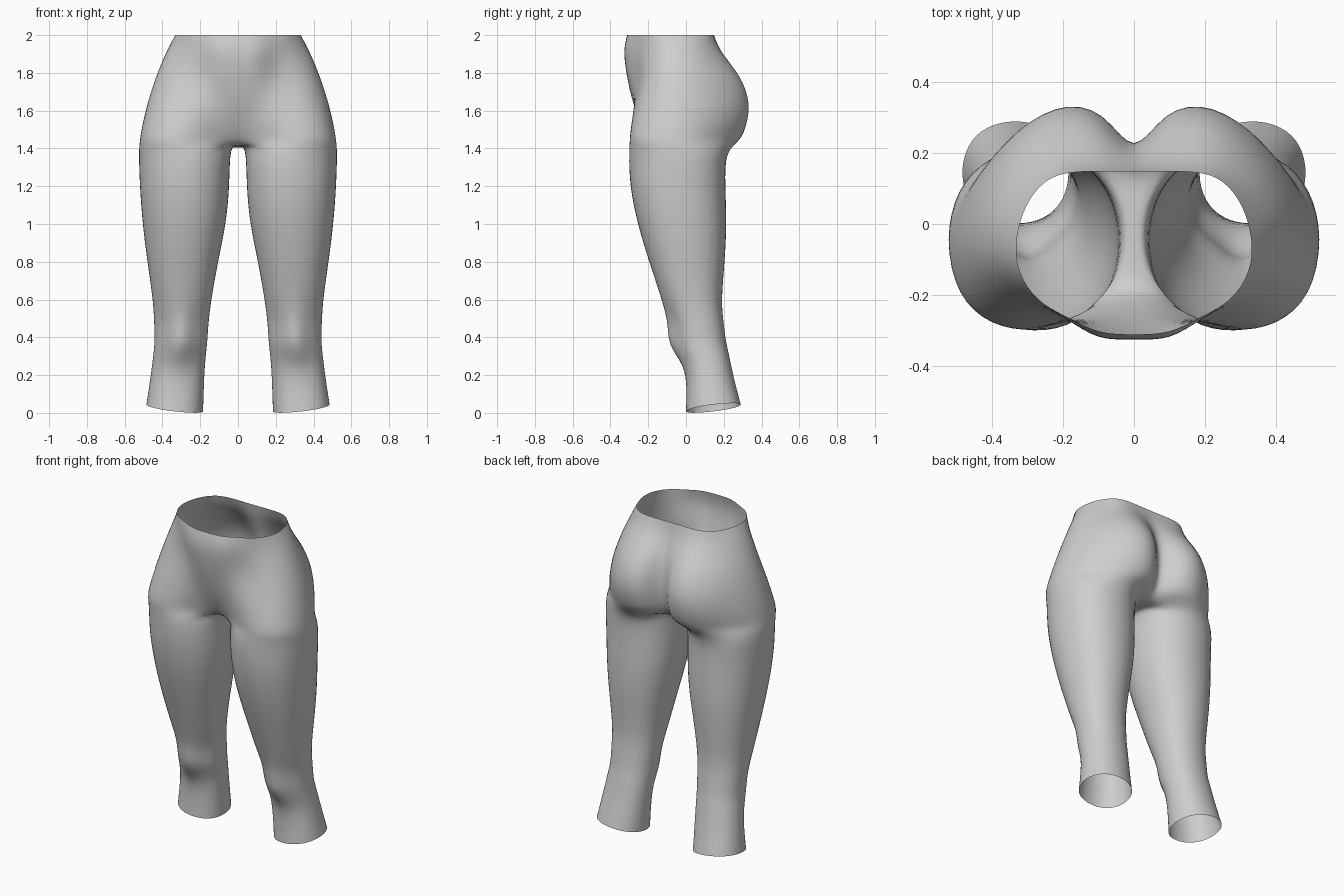
import bpy, bmesh, math

if "Cube" in bpy.data.objects:
    bpy.data.objects.remove(bpy.data.objects["Cube"])

N = 12  # points round one leg; 0..8 wrap front-outside-back, 9..11 face inward

# Leg sections: z, inner x, outer x, front y, back y, kneecap bulge
LEG = [
    (0.00, .185, .485, 0.00, .290, 0),
    (0.20, .178, .462, 0.00, .250, 0),
    (0.30, .170, .450, -.030, .230, .025),
    (0.38, .162, .442, -.060, .212, .038),
    (0.48, .155, .445, -.075, .200, .030),
    (0.60, .140, .452, -.125, .190, .005),
    (0.80, .105, .480, -.195, .205, 0),
    (1.00, .065, .505, -.255, .215, 0),
    (1.20, .045, .520, -.295, .210, 0),
    (1.37, .037, .525, -.300, .215, 0),
]

# Half hip sections from front centre, round the side, to back centre
HIPS = {
    1.44: [(0, -.19), (.12, -.235), (.27, -.298), (.40, -.28), (.49, -.20), (.52, -.06),
           (.48, .08), (.36, .21), (.21, .285), (.085, .25), (0, .165)],
    1.52: [(0, -.235), (.11, -.25), (.25, -.292), (.39, -.27), (.475, -.19), (.508, -.06),
           (.47, .09), (.36, .23), (.22, .315), (.085, .295), (0, .20)],
    1.64: [(0, -.282), (.10, -.272), (.22, -.275), (.35, -.25), (.44, -.18), (.48, -.06),
           (.45, .08), (.36, .23), (.22, .33), (.09, .315), (0, .21)],
    1.78: [(0, -.31), (.10, -.305), (.20, -.25), (.31, -.225), (.395, -.16), (.435, -.06),
           (.41, .07), (.33, .195), (.21, .285), (.09, .27), (0, .20)],
    1.91: [(0, -.325), (.10, -.325), (.19, -.27), (.28, -.215), (.355, -.14), (.38, -.05),
           (.355, .05), (.28, .14), (.19, .185), (.09, .18), (0, .165)],
    2.00: [(0, -.31), (.10, -.305), (.19, -.26), (.27, -.215), (.325, -.13), (.33, -.04),
           (.305, .05), (.25, .12), (.18, .145), (.09, .148), (0, .147)],
}

# Centre line of the crotch, front to back: y, z
CROTCH = [(-.13, 1.42), (-.08, 1.405), (-.02, 1.40), (.05, 1.40), (.12, 1.405)]


def sgn_pow(v, e):
    return math.copysign(abs(v) ** e, v)


def leg_ring(bm, z, xi, xo, yf, yb, knee):
    ring = []
    for i in range(N):
        a = math.radians(240 + 360 / N * i)
        c, s = math.cos(a), math.sin(a)
        x = (xi + xo) / 2 + (xo - xi) / 2 * sgn_pow(c, .92)
        y = (yf + yb) / 2 + (yb - yf) / 2 * sgn_pow(s, .92)
        h = z
        if z == 0:                      # slanted hem
            h = .026 + .018 * c + .018 * s
        if z == LEG[-1][0]:             # inner thigh rises to the crotch
            h += .025 * max(0, -c)
        if i == 1:
            y -= knee
        ring.append(bm.verts.new((x, y, h)))
    return ring


def bridge(bm, a, b, closed=False):
    for i in range(len(a) if closed else len(a) - 1):
        j = (i + 1) % len(a)
        bm.faces.new((a[i], a[j], b[j], b[i]))


bm = bmesh.new()

# Leg tube
rings = [leg_ring(bm, *row) for row in LEG]
for a, b in zip(rings, rings[1:]):
    bridge(bm, a, b, True)
top = rings[-1]

# Crotch strip between the inner thigh and the centre plane
centre = [bm.verts.new((0, y, z)) for y, z in CROTCH]
bridge(bm, [top[0], top[11], top[10], top[9], top[8]], centre)

# Hips and seat up to the waist
lower = [centre[0]] + top[:9] + [centre[-1]]
for z, pts in HIPS.items():
    upper = [bm.verts.new((x, y, z)) for x, y in pts]
    bridge(bm, lower, upper)
    lower = upper

# Other half
bmesh.ops.mirror(bm, geom=bm.verts[:] + bm.edges[:] + bm.faces[:],
                 axis='X', merge_dist=.0005)
bmesh.ops.recalc_face_normals(bm, faces=bm.faces)

# Push the cage outward so the subdivided surface passes through the sections
moves = []
for v in bm.verts:
    edges = [e for e in v.link_edges if e.is_boundary] if v.is_boundary else v.link_edges
    mean = sum((e.other_vert(v).co for e in edges), v.co * 0) / len(edges)
    moves.append((v, (v.co - mean) * (1 / 3 if v.is_boundary else .6)))
for v, d in moves:
    v.co += d
    v.co.z = min(2, max(0, v.co.z))

mesh = bpy.data.meshes.new("leggings")
bm.to_mesh(mesh)
bm.free()
leggings = bpy.data.objects.new("leggings", mesh)
bpy.context.collection.objects.link(leggings)
mesh.shade_smooth()

grey = bpy.data.materials.new("light grey")
grey.diffuse_color = (.62, .62, .62, 1)
grey.use_nodes = True
grey.node_tree.nodes["Principled BSDF"].inputs["Base Color"].default_value = grey.diffuse_color
mesh.materials.append(grey)

sub = leggings.modifiers.new("smooth", 'SUBSURF')
sub.levels = sub.render_levels = 2
